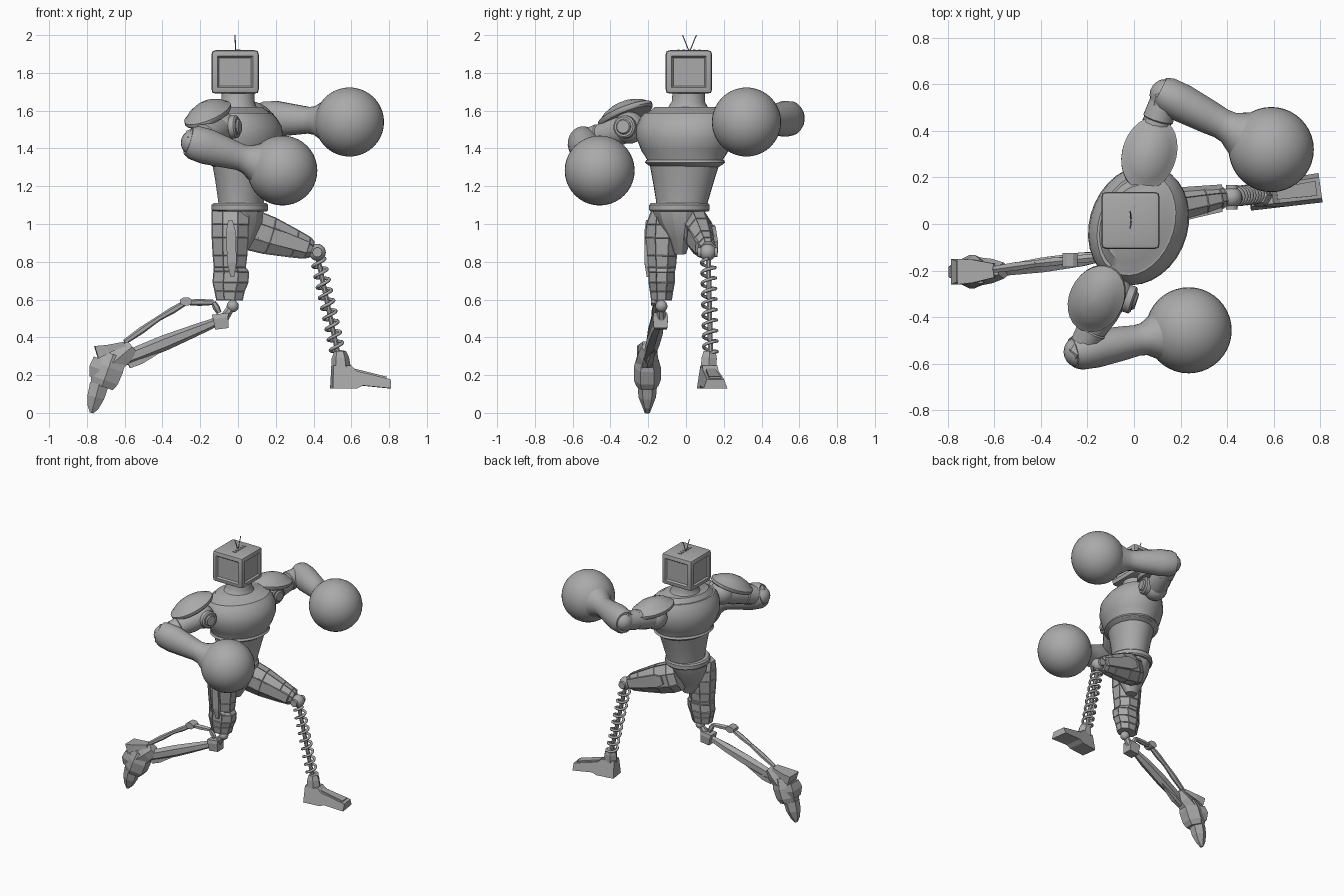
import bpy, bmesh, math
from mathutils import Vector as V, Matrix

cube = bpy.data.objects.get("Cube")
if cube:
    bpy.data.objects.remove(cube, do_unlink=True)

GREY = (0.40, 0.40, 0.40, 1)
mat = bpy.data.materials.new("plain grey")
mat.use_nodes = True
mat.diffuse_color = GREY
mat.node_tree.nodes["Principled BSDF"].inputs["Base Color"].default_value = GREY


def finish(name, bm, angle):
    """Turn a bmesh into an object, smooth up to the given angle."""
    bmesh.ops.recalc_face_normals(bm, faces=bm.faces)
    me = bpy.data.meshes.new(name)
    bm.to_mesh(me)
    bm.free()
    ob = bpy.data.objects.new(name, me)
    bpy.context.collection.objects.link(ob)
    me.materials.append(mat)
    if angle:
        bpy.ops.object.select_all(action='DESELECT')
        bpy.context.view_layer.objects.active = ob
        ob.select_set(True)
        bpy.ops.object.shade_smooth_by_angle(angle=math.radians(angle))
    return ob


def loft(name, p0, p1, rings, n=8, ref=(0, 0, 1), angle=0, panel=0):
    """Rings (t, half width across, half width along ref, shift along ref) from p0 to p1."""
    p0, p1 = V(p0), V(p1)
    axis = (p1 - p0).normalized()
    v = V(ref) - axis * V(ref).dot(axis)
    v.normalize()
    u = v.cross(axis)
    k = 1 / math.cos(math.pi / n)
    bm = bmesh.new()
    loops = []
    for t, a, b, *off in rings:
        c = p0.lerp(p1, t) + v * (off[0] if off else 0)
        angs = [math.tau * (i + .5) / n for i in range(n)]
        loops.append([bm.verts.new(c + u * a * k * math.cos(q) + v * b * k * math.sin(q)) for q in angs])
    sides = []
    for lo, hi in zip(loops, loops[1:]):
        for i in range(n):
            j = (i + 1) % n
            sides.append(bm.faces.new((lo[i], lo[j], hi[j], hi[i])))
    bm.faces.new(loops[0][::-1])
    bm.faces.new(loops[-1])
    if panel:
        bmesh.ops.recalc_face_normals(bm, faces=bm.faces)
        bmesh.ops.inset_individual(bm, faces=sides, thickness=abs(panel), depth=panel)
    return finish(name, bm, angle)


def ball(name, c, r, seg=32):
    bm = bmesh.new()
    bmesh.ops.create_uvsphere(bm, u_segments=seg, v_segments=seg // 2, radius=r,
                              matrix=Matrix.Translation(c))
    return finish(name, bm, 60)


def tube(name, pts, r):
    cu = bpy.data.curves.new(name, 'CURVE')
    cu.dimensions = '3D'
    cu.bevel_depth, cu.bevel_resolution, cu.use_fill_caps = r, 1, True
    sp = cu.splines.new('POLY')
    sp.points.add(len(pts) - 1)
    for p, q in zip(sp.points, pts):
        p.co = (*q, 1)
    cu.materials.append(mat)
    ob = bpy.data.objects.new(name, cu)
    bpy.context.collection.objects.link(ob)
    bpy.ops.object.select_all(action='DESELECT')
    bpy.context.view_layer.objects.active = ob
    ob.select_set(True)
    bpy.ops.object.convert(target='MESH')


# Head: a rounded box with recessed panels on its four sides
bm = bmesh.new()
bmesh.ops.create_cube(bm, matrix=Matrix.Translation((-.015, .015, 1.805)) @ Matrix.Diagonal((.25, .245, .23, 1)))
bmesh.ops.bevel(bm, geom=bm.edges[:], offset=.022, segments=2, affect='EDGES', profile=.6)
walls = [f for f in bm.faces if f.calc_area() > .02 and abs(f.normal.z) < .5]
bmesh.ops.inset_individual(bm, faces=walls, thickness=.014, depth=0)
bmesh.ops.inset_individual(bm, faces=walls, thickness=.012, depth=-.012)
finish("head", bm, 30)
for name, y in (("right_antenna", -.018), ("left_antenna", .055)):
    tube(name, [(-.012, .018, 1.91), (-.016, y, 2.0)], .003)
for i in range(5):
    loft("head_vent", (.0, -.04 + i * .028, 1.918), (.0, -.04 + i * .028, 1.924), [(0, .006, .012), (1, .006, .012)], 4, (1, 0, 0))

# Torso, turned towards the right arm
FWD = (.94, -.34, 0)
loft("neck", (-.0, .01, 1.53), (-.0, .015, 1.71),
     [(0, .2, .15), (.25, .17, .13), (.45, .11, .1), (.65, .088, .088), (1, .085, .085)], 32, FWD, 45)
loft("chest", (.02, -.005, 1.29), (.02, -.005, 1.62),
     [(0, .16, .13), (.08, .205, .165), (.16, .205, .17), (.3, .235, .195), (.5, .262, .21), (.68, .262, .205),
      (.82, .245, .18, -.005), (.9, .225, .16, -.01), (.9, .21, .15, -.01), (1, .17, .12, -.02)], 32, FWD, 40)
loft("chest_rim", (.02, -.005, 1.315), (.02, -.005, 1.34), [(0, .2, .165), (.4, .215, .18), (1, .208, .172)], 32, FWD, 30)
loft("abdomen", (.015, -.025, 1.08), (.02, -.01, 1.33),
     [(0, .135, .115), (.15, .138, .118), (.6, .165, .135), (1, .19, .155)], 32, FWD, 40)
loft("belt", (.01, -.035, 1.065), (.01, -.035, 1.11),
     [(0, .152, .14), (.2, .16, .15), (.8, .16, .15), (1, .152, .14)], 32, (1, 0, 0), 30)
loft("pelvis", (0, -.03, .84), (.005, -.035, 1.07),
     [(0, .03, .04), (.35, .06, .085), (.75, .12, .125), (1, .14, .13)], 12, (1, 0, 0), 25)

# Rear (right) leg: armoured thigh, knee, twin rods
loft("right_thigh", (-.04, -.125, 1.07), (-.045, -.13, .595),
     [(0, .06, .1), (.15, .085, .1), (.3, .09, .098), (.5, .08, .092), (.63, .075, .085),
      (.68, .07, .095, .008), (.8, .07, .095, .004), (.9, .062, .08), (1, .055, .07)], 8, (1, 0, 0), 0, -.004)
loft("right_thigh_plate", (-.04, -.2, 1.02), (-.03, -.2, .72),
     [(0, .012, .012), (.2, .02, .025), (.75, .02, .025), (1, .008, .01)], 4, (1, 0, 0))
ball("right_knee_ball", (-.028, -.13, .565), .032, 16)
loft("right_knee_link", (-.03, -.13, .57), (-.08, -.13, .49), [(0, .02, .02), (1, .025, .025)], 8, (0, 1, 0))
loft("right_knee_block", (-.095, -.135, .525), (-.085, -.135, .445), [(0, .035, .045), (.3, .04, .04), (1, .035, .036)], 4, (1, 0, 0))
loft("right_shin", (-.07, -.13, .5), (-.6, -.205, .285),
     [(0, .02, .025), (.12, .02, .022), (.3, .03, .028), (.6, .032, .036), (.85, .025, .035), (1, .02, .03)], 6, (0, 0, 1))
loft("right_shin_fin", (-.38, -.17, .345), (-.58, -.2, .255), [(0, .008, .005), (.7, .015, .025), (1, .01, .02)], 4)
rod = [(-.1, -.135, .53), (-.13, -.14, .585), (-.275, -.155, .585), (-.42, -.17, .5), (-.6, -.195, .375)]
for a, b in zip(rod, rod[1:]):
    loft("right_rear_rod", a, b, [(0, .014, .012), (.5, .018, .016), (1, .014, .012)], 6)
loft("right_rod_joint", (-.275, -.185, .59), (-.275, -.125, .59), [(0, .032, .022), (1, .032, .022)], 8)

# Rear foot, balanced on its toe
SIDE = (0, 1, 0)
loft("right_ankle", (-.56, -.2, .35), (-.68, -.205, .25), [(0, .035, .03), (.4, .055, .045), (1, .06, .055)], 6, SIDE)
loft("right_heel_fin", (-.6, -.2, .365), (-.75, -.205, .32), [(0, .012, .03), (.6, .022, .05), (1, .035, .055)], 4, SIDE)
loft("right_instep", (-.66, -.205, .31), (-.72, -.205, .14), [(0, .07, .045), (.4, .08, .062), (.8, .075, .062), (1, .06, .05)], 6, SIDE)
loft("right_heel_plate", (-.74, -.205, .29), (-.775, -.205, .19), [(0, .025, .045), (.5, .03, .055), (1, .012, .04)], 4, SIDE)
loft("right_toe", (-.735, -.205, .15), (-.775, -.205, 0), [(0, .05, .045), (.45, .045, .04), (.8, .03, .022), (1, .01, .012)], 6, SIDE)

# Front (left) leg: raised thigh and sprung shin
loft("left_thigh", (.02, .05, .985), (.39, .115, .865),
     [(0, .06, .1), (.15, .075, .108), (.4, .073, .1), (.75, .06, .075), (.93, .05, .06), (1, .04, .045)], 8, (0, 0, 1), 0, -.004)
for off in (-.055, .055):
    loft("left_thigh_plate", (.1, .07 + off * 1.25, .965), (.37, .11 + off * .9, .875),
         [(0, .01, .03), (.2, .012, .045), (1, .01, .03)], 4)
ball("left_knee_ball", (.42, .115, .85), .045, 20)
loft("left_knee_pin", (.42, .062, .85), (.42, .168, .85), [(0, .025, .025), (1, .025, .025)], 12)
top, foot = V((.425, .118, .81)), V((.53, .13, .31))
down = (foot - top).normalized()
ex = down.cross(V((0, 1, 0))).normalized()
ey = down.cross(ex)
turns, steps = 9, 16
tube("left_shin_spring", [top.lerp(foot, i / (turns * steps)) + (ex * math.cos(q) + ey * math.sin(q)) * .036
                          for i in range(turns * steps + 1) for q in [math.tau * i / steps]], .009)
loft("left_shin_rod", top, foot, [(0, .013, .013), (1, .013, .013)], 8, (0, 1, 0))

# Front foot: side profile swept across, narrower at the top
profile = [(0, .13), (.005, .25), (.1, .25), (.13, .222), (.31, .178), (.31, .13), (.16, .145), (.13, .13)]
turn = Matrix.Translation((.495, .113, 0)) @ Matrix.Rotation(math.radians(8), 4, 'Z')
bm = bmesh.new()
rows = [[bm.verts.new(turn @ V((x, s * (.056 + .025 * x - (.018 if z > .16 else 0)), z))) for x, z in profile]
        for s in (-1, 1)]
bm.faces.new(rows[0])
bm.faces.new(rows[1][::-1])
for i in range(len(profile)):
    j = (i + 1) % len(profile)
    bm.faces.new((rows[0][i], rows[0][j], rows[1][j], rows[1][i]))
finish("left_foot", bm, 0)
loft("left_foot_plate", turn @ V((.12, 0, .228)), turn @ V((.29, 0, .186)), [(0, .025, .006), (1, .032, .006)], 4)
loft("left_ankle", (.545, .12, .24), (.54, .125, .325), [(0, .042, .045), (.6, .04, .04), (1, .032, .028)], 6, (1, 0, 0))


# Arms: shoulder joint, pad, upper arm, forearm and round glove
def arm(side, shoulder, elbow, wrist, glove, r, pad, normal, joint):
    shoulder, elbow, wrist, glove = map(V, (shoulder, elbow, wrist, glove))
    out = elbow - shoulder
    ball(side + "_shoulder_ball", shoulder, .085, 24)
    axle = V(joint)
    for rad, length in ((.06, .1), (.04, .112)):
        loft(side + "_shoulder_joint", shoulder, shoulder + axle * length,
             [(0, rad, rad), (.92, rad, rad), (1, rad * .85, rad * .85)], 24, (0, 0, 1), 30)
    loft(side + "_upper_arm", shoulder, elbow,
         [(0, .07, .07), (.3, .072, .075), (.6, .06, .065), (.62, .066, .07), (1, .055, .06)], 12, (0, 0, 1), 35)
    ball(side + "_elbow_ball", elbow, .068, 20)
    loft(side + "_elbow_cap", elbow - out.normalized() * .06, elbow + out.normalized() * .05,
         [(0, .055, .06), (.5, .06, .075), (1, .03, .045)], 10, (0, 0, 1), 30)
    fore = (wrist - elbow).normalized()
    loft(side + "_forearm", elbow - fore * .03, glove,
         [(0, .065, .075), (.06, .078, .09), (.2, .082, .094), (.45, .072, .077),
          (.55, .066, .07), (.62, .07, .075), (.72, .1, .105), (.85, .13, .13)], 20, (0, 0, 1), 40)
    ball(side + "_glove", glove, r, 40)
    base, up = V(pad), V(normal).normalized()
    loft(side + "_shoulder_pad", base, base + up * .085,
         [(0, .108, .15), (.12, .116, .16), (.32, .116, .16), (.36, .108, .15), (.65, .085, .118),
          (.88, .05, .07), (1, .015, .02)], 28, out, 40)


arm("right", (-.09, -.3, 1.51), (-.235, -.55, 1.43), (.0, -.51, 1.34), (.235, -.457, 1.283), .185,
    (-.155, -.315, 1.565), (-.3, -.32, 1), (.9, -.3, .05))
arm("left", (.055, .29, 1.51), (.135, .555, 1.56), (.41, .39, 1.555), (.59, .32, 1.54), .183,
    (.065, .3, 1.565), (.05, .12, 1), (.95, -.2, 0))
